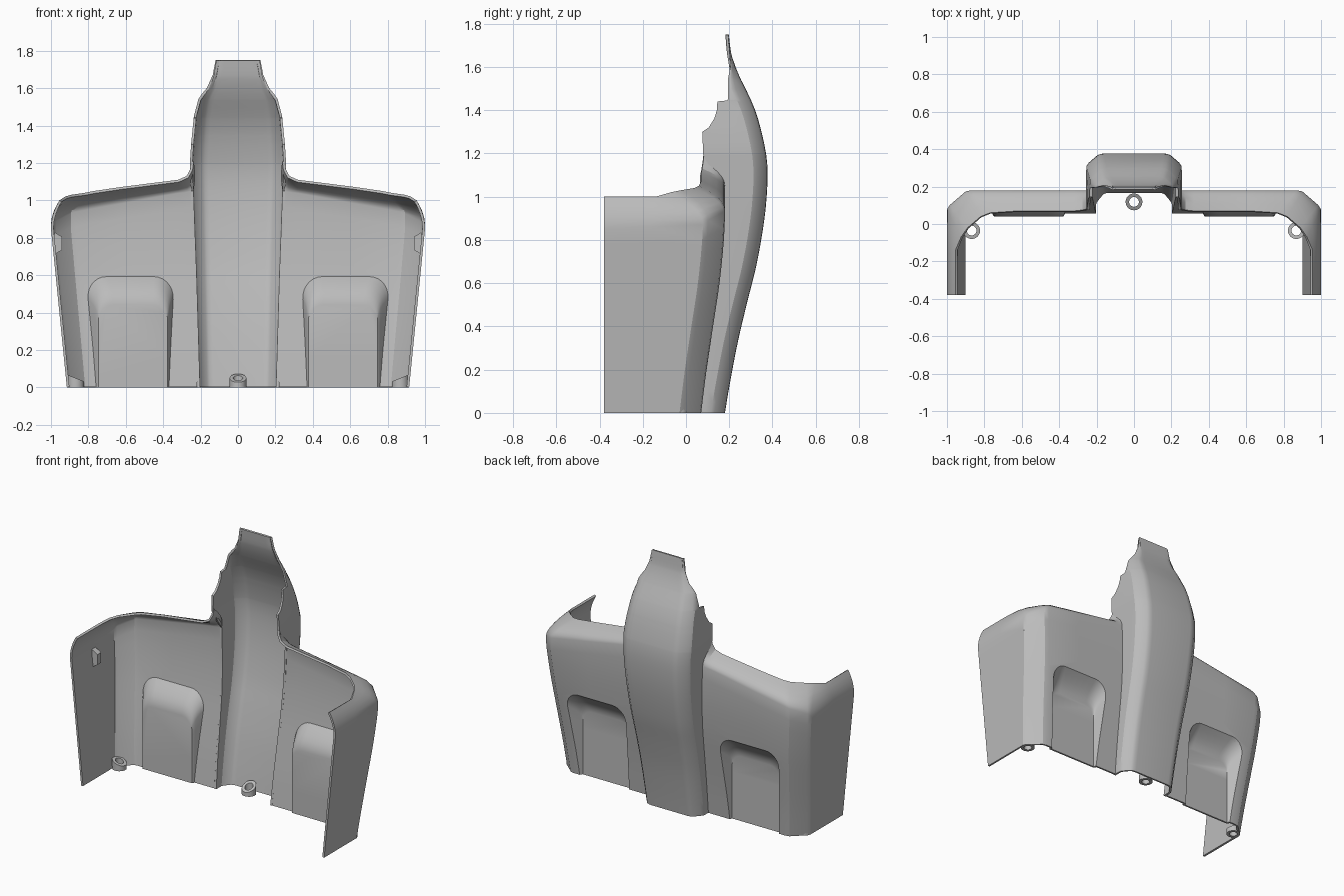
import bpy, bmesh, math
from mathutils import Vector

cube = bpy.data.objects.get("Cube")
if cube:
    bpy.data.objects.remove(cube, do_unlink=True)

grey = bpy.data.materials.new("shell_grey")
grey.use_nodes = True
grey.diffuse_color = (0.5, 0.5, 0.5, 1)
grey.node_tree.nodes["Principled BSDF"].inputs["Base Color"].default_value = (0.5, 0.5, 0.5, 1)
THICK = 0.014


def interp(keys, t, smooth=True):
    """Read a curve through (position, value) keys."""
    t = min(max(t, keys[0][0]), keys[-1][0])
    i = 0
    while i < len(keys) - 2 and t > keys[i + 1][0]:
        i += 1
    (a, va), (b, vb) = keys[i], keys[i + 1]
    u = (t - a) / (b - a)
    if not smooth:
        return va + (vb - va) * u

    def slope(k):
        lo, hi = keys[max(k - 1, 0)], keys[min(k + 1, len(keys) - 1)]
        return (hi[1] - lo[1]) / (hi[0] - lo[0]) * (b - a)
    return (va * (2 * u**3 - 3 * u**2 + 1) + slope(i) * (u**3 - 2 * u**2 + u)
            + vb * (3 * u**2 - 2 * u**3) + slope(i + 1) * (u**3 - u**2))


def grid(bm, rows):
    """Skin rows of points; returns the vertices."""
    vs = [[bm.verts.new(p) for p in row] for row in rows]
    for r0, r1 in zip(vs, vs[1:]):
        for j in range(len(r0) - 1):
            bm.faces.new((r0[j], r1[j], r1[j + 1], r0[j + 1]))
    return vs


def make(name, bm):
    me = bpy.data.meshes.new(name)
    bm.to_mesh(me)
    bm.free()
    me.materials.append(grey)
    ob = bpy.data.objects.new(name, me)
    bpy.context.collection.objects.link(ob)
    return ob


def finish(ob, solid=True, cutter=None, mirror=False):
    """Thicken, cut, mirror, apply and shade."""
    if solid:
        m = ob.modifiers.new("thickness", "SOLIDIFY")
        m.thickness, m.offset = THICK, -1
    if cutter:
        m = ob.modifiers.new("opening", "BOOLEAN")
        m.operation, m.object, m.solver = "DIFFERENCE", cutter, "EXACT"
    if mirror:
        m = ob.modifiers.new("mirror", "MIRROR")
        m.use_mirror_merge = False
    dg = bpy.context.evaluated_depsgraph_get()
    me = bpy.data.meshes.new_from_object(ob.evaluated_get(dg))
    ob.modifiers.clear()
    ob.data = me
    bpy.ops.object.select_all(action="DESELECT")
    ob.select_set(True)
    bpy.context.view_layer.objects.active = ob
    bpy.ops.object.shade_smooth_by_angle(angle=math.radians(28))


# Back surface of the panel by height
PANEL = [(0, .07), (.2, .095), (.4, .125), (.6, .155), (.8, .175), (.92, .18), (1.1, .18)]


def panel_y(z):
    return interp(PANEL, z)


# Pocket: a frustum that narrows towards the front
FRONT_Y, DEPTH = 0.053, 0.1


def pocket_point(k, side, u):
    """Point of the arch outline at depth k; u runs 0..1 up one side."""
    x0, x1 = .385 - .035 * k, .74 + .065 * k
    top = .44 + .145 * max(k, 0) ** .55
    r = .07 + .03 * k
    if u <= .5:
        x, z = 0, (top - r) * u * 2
    else:
        a = (u - .5) * math.pi
        x, z = r * (1 - math.cos(a)), top - r + r * math.sin(a)
    return Vector((x0 + x if side < 0 else x1 - x, FRONT_Y + DEPTH * k, z))


def pocket_rows(levels, drop=0.0):
    steps = [i / 14 for i in range(15)]
    path = [(-1, u) for u in steps] + [(1, u) for u in reversed(steps)]
    rows = []
    for f in levels:
        row = []
        for side, u in path:
            rim = (panel_y(pocket_point(1, side, u).z) - .002 - FRONT_Y) / DEPTH
            p = pocket_point(rim * f if f <= 1 else rim + f - 1, side, u)
            if u == 0:
                p.z -= drop
            row.append(p)
        rows.append(row)
    return rows


def orient(bm, cap):
    bmesh.ops.recalc_face_normals(bm, faces=bm.faces)
    bm.normal_update()
    return cap.normal.y


LEVELS = [0, .06, .2, .4, .7, 1]
bm = bmesh.new()
vs = grid(bm, pocket_rows(LEVELS))
cap = bm.faces.new(vs[0])
if orient(bm, cap) < 0:
    bmesh.ops.reverse_faces(bm, faces=bm.faces)
pocket = make("pocket", bm)
finish(pocket, mirror=True)

bm = bmesh.new()
vs = grid(bm, pocket_rows(LEVELS + [1.6], drop=.05))
cap = bm.faces.new(vs[0])
bm.faces.new(vs[-1])
for a, b in zip(vs, vs[1:]):
    bm.faces.new((a[0], a[-1], b[-1], b[0]))
if orient(bm, cap) > 0:
    bmesh.ops.reverse_faces(bm, faces=bm.faces)
cutter = make("pocket_cutter", bm)
cutter.hide_render = True

# Back panel and side wall: x, y (offset from panel or fixed), bend height, rim point
COLUMNS = [
    (.238, 0, False, 1.05, (.25, .085, 1.21)),
    (.25, 0, False, 1.05, (.256, .08, 1.165)),
    (.275, 0, False, 1.045, (.275, .075, 1.13)),
    (.32, 0, False, 1.04, (.32, .07, 1.11)),
    (.62, 0, False, .985, (.62, .07, 1.072)),
    (.87, 0, False, .94, (.77, .06, 1.05)),
    (.90, -.006, False, .93, (.82, .04, 1.04)),
    (.985, -.078, False, .89, (.89, -.02, 1.03)),
    (1.0, -.1, False, .87, (.925, -.07, 1.02)),
    (1.0, -.16, True, .86, (.955, -.14, 1.0)),
    (1.0, -.38, True, .85, (.955, -.38, 1.0)),
]
columns = []
for x, y, fixed, bend, rim in COLUMNS:
    def wall(z):
        return Vector((x * (1 - .085 * (1 - min(z / .85, 1))), y if fixed else panel_y(z) + y, z))
    col = [wall(bend * i / 12) for i in range(13)]
    p0, p2 = col[-1], Vector(rim)
    p1 = p0 + Vector((0, 0, (p2.z - p0.z) * .5))
    for t in (.2, .4, .6, .8, 1):
        col.append(p0 * (1 - t)**2 + p1 * 2 * t * (1 - t) + p2 * t * t)
    columns.append(col)
bm = bmesh.new()
grid(bm, list(zip(*columns)))
panel = make("back_panel", bm)
finish(panel, cutter=cutter, mirror=True)
bpy.data.objects.remove(cutter, do_unlink=True)

# Central spine channel: back line, half width and front edge by height
BACK = [(0, .18), (.12, .2), (.32, .238), (.5, .28), (.68, .325), (.9, .363), (1.08, .377),
        (1.2, .37), (1.37, .33), (1.47, .29), (1.55, .25), (1.65, .212), (1.75, .198)]
WIDTH = [(0, .217), (.6, .235), (1, .25), (1.2, .257), (1.3, .251), (1.45, .236), (1.54, .212),
         (1.57, .192), (1.6, .167), (1.67, .135), (1.75, .12)]
EDGE = [(0, .056), (.2, .081), (.4, .111), (.6, .141), (.8, .161), (1.05, .165), (1.1, .13),
        (1.19, .08), (1.3, .075), (1.32, .105), (1.36, .13), (1.4, .143), (1.44, .145),
        (1.445, .193), (1.55, .195), (1.6, .205), (1.75, .195)]
heights = sorted({round(i * .05, 3) for i in range(36)} | {k[0] for k in EDGE + WIDTH})
rows = []
for z in heights:
    yb, w = interp(BACK, z), interp(WIDTH, z, False)
    f = min(interp(EDGE, z, False), yb - .002)
    d = min(.065, (yb - f) * .75)
    flat = max(w - .09, w * .66)
    half = [(w, f), (w, (f + yb - d) / 2), (w - .002, yb - d), (w - .012, yb - d * .75),
            (flat + .03, yb - d * .17), (flat + .012, yb - d * .04), (flat - .01, yb)]
    rows.append([(-x, y, z) for x, y in half] + [(x, y, z) for x, y in reversed(half)])
bm = bmesh.new()
grid(bm, rows)
finish(make("spine", bm))


# Screw bosses: short tubes with a slanted top
def boss(name, cx, cy, slope, mirror):
    bm = bmesh.new()
    n = 24
    rings = []
    for r, top in ((.045, 0), (.045, 1), (.026, 1), (.026, 0)):
        ring = []
        for i in range(n):
            a = 2 * math.pi * i / n
            dx, dy = r * math.cos(a), r * math.sin(a)
            z = .05 + dx * slope[0] + dy * slope[1] if top else 0
            ring.append(bm.verts.new((cx + dx, cy + dy, z)))
        rings.append(ring)
    for k in range(4):
        a, b = rings[k], rings[(k + 1) % 4]
        for i in range(n):
            j = (i + 1) % n
            bm.faces.new((a[i], a[j], b[j], b[i]))
    bmesh.ops.recalc_face_normals(bm, faces=bm.faces)
    finish(make(name, bm), solid=False, mirror=mirror)


boss("centre_boss", 0, .118, (0, .5), False)
boss("side_boss", .868, -.035, (.4, 0), True)

# Small clip wedges inside the side walls
bm = bmesh.new()
bmesh.ops.create_cube(bm, size=1)
for v in bm.verts:
    inner = v.co.x < 0
    v.co = Vector((.94 if inner else .982, -.15 + v.co.y * .04,
                   .77 + v.co.z * (.07 if inner else .12)))
finish(make("side_clip", bm), solid=False, mirror=True)
